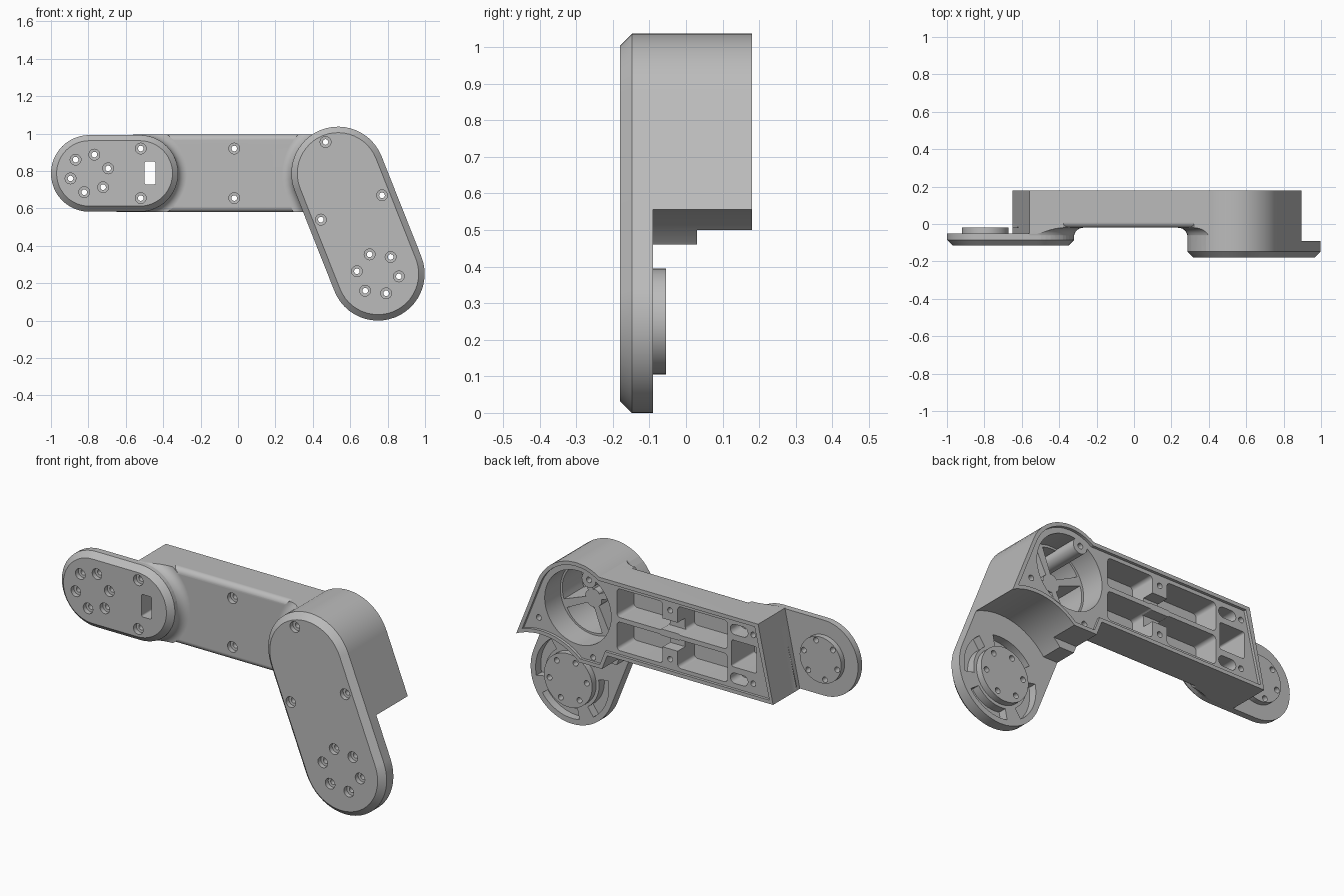
import bpy, bmesh, math
from math import sin, cos, pi, radians

if "Cube" in bpy.data.objects:
    bpy.data.objects.remove(bpy.data.objects["Cube"])

grey = bpy.data.materials.new("cast_grey")
grey.use_nodes = True
grey.diffuse_color = (0.5, 0.5, 0.5, 1)
grey.node_tree.nodes["Principled BSDF"].inputs["Base Color"].default_value = (0.5, 0.5, 0.5, 1)

# Joint centres (x, z)
MID = 0.787
LEFT_HUB, LEFT_END = (-0.795, MID), (-0.525, MID)
ELBOW, RIGHT_HUB = (0.535, MID), (0.748, 0.25)
AXIS = math.atan2(RIGHT_HUB[1] - ELBOW[1], RIGHT_HUB[0] - ELBOW[0])


# Outlines in the x-z plane
def arc(c, r, a0, a1, n):
    return [(c[0] + r * cos(a0 + (a1 - a0) * i / n), c[1] + r * sin(a0 + (a1 - a0) * i / n))
            for i in range(n + 1)]


def circle(c, r, n=40):
    return arc(c, r, 0, 2 * pi, n)[:-1]


def capsule(a, b, r, n=24):
    d = math.atan2(b[1] - a[1], b[0] - a[0])
    return arc(b, r, d - pi / 2, d + pi / 2, n) + arc(a, r, d + pi / 2, d + 1.5 * pi, n)


def rounded(x0, x1, z0, z1, r=0.02):
    pts = []
    for i, (x, z) in enumerate([(x1 - r, z1 - r), (x0 + r, z1 - r), (x0 + r, z0 + r), (x1 - r, z0 + r)]):
        pts += arc((x, z), r, i * pi / 2, (i + 1) * pi / 2, 4)
    return pts


def sector(c, r0, r1, mid, half):
    return arc(c, r1, mid - half, mid + half, 14) + arc(c, r0, mid + half, mid - half, 14)


def beam_outline(i, end=0.0):
    return [(0.6, 0.58 + i), (0.6, 0.995 - i), (-0.56 + end, 0.995 - i), (-0.65 + end, 0.58 + i)]


# Solids
def loft(name, *rings):
    bm = bmesh.new()
    loops = [[bm.verts.new((x, y, z)) for x, z in pts] for y, pts in rings]
    n = len(loops[0])
    for a, b in zip(loops, loops[1:]):
        for i in range(n):
            j = (i + 1) % n
            bm.faces.new((a[i], a[j], b[j], b[i]))
    bm.faces.new(loops[0])
    bm.faces.new(loops[-1])
    bmesh.ops.recalc_face_normals(bm, faces=bm.faces)
    me = bpy.data.meshes.new(name)
    bm.to_mesh(me)
    bm.free()
    me.materials.append(grey)
    ob = bpy.data.objects.new(name, me)
    bpy.context.collection.objects.link(ob)
    return ob


def prism(pts, y0, y1):
    return loft("helper", (y0, pts), (y1, pts))


def combine(ob, tool, op="DIFFERENCE"):
    mod = ob.modifiers.new("cut", 'BOOLEAN')
    mod.operation, mod.solver, mod.object = op, 'EXACT', tool
    bpy.context.view_layer.objects.active = ob
    bpy.ops.object.modifier_apply(modifier=mod.name)
    bpy.data.objects.remove(tool)


def clear_lower_hub(ob, y, m=0.0):
    """Remove everything behind the lower plate around its hub."""
    combine(ob, prism(circle(RIGHT_HUB, 0.34 + m, 72), y, 0.4))
    combine(ob, prism(rounded(0.1, 1.3, -0.3, 0.46 + m), y, 0.4))
    combine(ob, prism(rounded(0.1, 1.3, -0.3, 0.5 + m), 0.03, 0.4))


def flare(a, b, r, y0, size=0.05, steps=7):
    """Boss whose foot sweeps out into the beam's front face."""
    rings = [(y0, capsule(a, b, r))]
    for i in range(steps + 1):
        t = i / steps * pi / 2
        rings.append((-0.02 - size + size * sin(t), capsule(a, b, r + size * (1 - cos(t)))))
    rings.append((0.01, rings[-1][1]))
    ob = loft("helper", *rings)
    combine(ob, prism(beam_outline(0), -0.3, 0.1), "INTERSECT")
    return ob


# Chamfered leg plate with the elbow housing behind it
arm = loft("arm_bracket", (-0.18, capsule(ELBOW, RIGHT_HUB, 0.218)),
           (-0.148, capsule(ELBOW, RIGHT_HUB, 0.25)), (0.18, capsule(ELBOW, RIGHT_HUB, 0.25)))
clear_lower_hub(arm, -0.09)

# Horizontal beam with rounded front edges
edge = [(-0.02 + 0.03 * (1 - cos(t)), 0.03 * (1 - sin(t))) for t in [radians(15 * k) for k in range(7)]]
beam = loft("helper", *[(y, beam_outline(i)) for y, i in edge], (0.18, beam_outline(0)))
combine(arm, beam, "UNION")
combine(arm, flare(ELBOW, RIGHT_HUB, 0.249, -0.12), "UNION")
combine(arm, flare(LEFT_HUB, LEFT_END, 0.204, -0.08), "UNION")

# Left hub plate
plate = loft("helper", (-0.115, capsule(LEFT_HUB, LEFT_END, 0.175)),
             (-0.085, capsule(LEFT_HUB, LEFT_END, 0.205)), (-0.05, capsule(LEFT_HUB, LEFT_END, 0.205)))
combine(arm, plate, "UNION")

# Raised hub discs on the back of both plates
combine(arm, prism(circle(LEFT_HUB, 0.125), -0.08, -0.02), "UNION")
combine(arm, prism(circle(RIGHT_HUB, 0.145), -0.12, -0.055), "UNION")

# Shallow rear recess that leaves a thin rim
combine(arm, prism(beam_outline(0.02, 0.022), 0.165, 0.3))
recess = prism(capsule(ELBOW, RIGHT_HUB, 0.23), 0.165, 0.3)
clear_lower_hub(recess, 0.0, 0.02)
combine(arm, recess)

# Beam pockets, in two rows, with saddles through the web
for z0, z1, s0, s1 in ((0.62, 0.775, 0.71, 0.77), (0.80, 0.955, 0.805, 0.865)):
    combine(arm, prism(rounded(0.025, 0.3, z0, z1), 0.02, 0.3))
    combine(arm, prism(rounded(-0.365, -0.065, z0, z1), 0.02, 0.3))
    combine(arm, prism(rounded(-0.1, 0.06, s0, s1, 0.01), 0.1, 0.3))
for z in (0.655, 0.92):
    combine(arm, prism(capsule((-0.46, z), (-0.41, z), 0.028, 10), 0.08, 0.3))

# Cable cavity and window
combine(arm, prism(rounded(-0.54, -0.39, 0.715, 0.86, 0.01), -0.03, 0.3))
combine(arm, prism(rounded(-0.5, -0.44, 0.728, 0.85, 0.01), -0.3, 0.1))

# Round elbow cavity with crossed ribs at its floor
combine(arm, prism(circle(ELBOW, 0.2, 56), 0.03, 0.3))
for k in range(4):
    mid = AXIS + k * pi / 2
    off = (ELBOW[0] + 0.02 * cos(mid), ELBOW[1] + 0.02 * sin(mid))
    combine(arm, prism(sector(off, 0.03, 0.17, mid, radians(42)), -0.14, 0.1))
    # Curved pockets round the lower hub
    combine(arm, prism(sector(RIGHT_HUB, 0.162, 0.22, mid, radians(33)), -0.135, 0.0))

# Screw boss inside the elbow cavity
combine(arm, prism(circle((0.47, 0.955), 0.042), -0.15, 0.165), "UNION")


# Counterbored screw holes
def drill(x, z, front):
    big, small = circle((x, z), 0.029, 20), circle((x, z), 0.015, 20)
    combine(arm, loft("helper", (front - 0.05, big), (front + 0.025, big),
                      (front + 0.026, small), (0.4, small)))


for x, front in ((-0.52, -0.115), (-0.02, -0.02)):
    for z in (0.655, 0.92):
        drill(x, z, front)
for x, z in ((0.468, 0.955), (0.77, 0.67), (0.443, 0.54)):
    drill(x, z, -0.18)
for hub, r, start, front in ((LEFT_HUB, 0.104, 15, -0.115), (RIGHT_HUB, 0.113, -7, -0.18)):
    for k in range(6):
        a = radians(start + 60 * k)
        drill(hub[0] + r * cos(a), hub[1] + r * sin(a), front)

# Smooth curved walls, keep machined edges sharp
bpy.ops.object.select_all(action='DESELECT')
arm.select_set(True)
bpy.context.view_layer.objects.active = arm
bpy.ops.object.shade_smooth_by_angle(angle=radians(25))
weighted = arm.modifiers.new("weighted_normals", 'WEIGHTED_NORMAL')
weighted.keep_sharp = True
